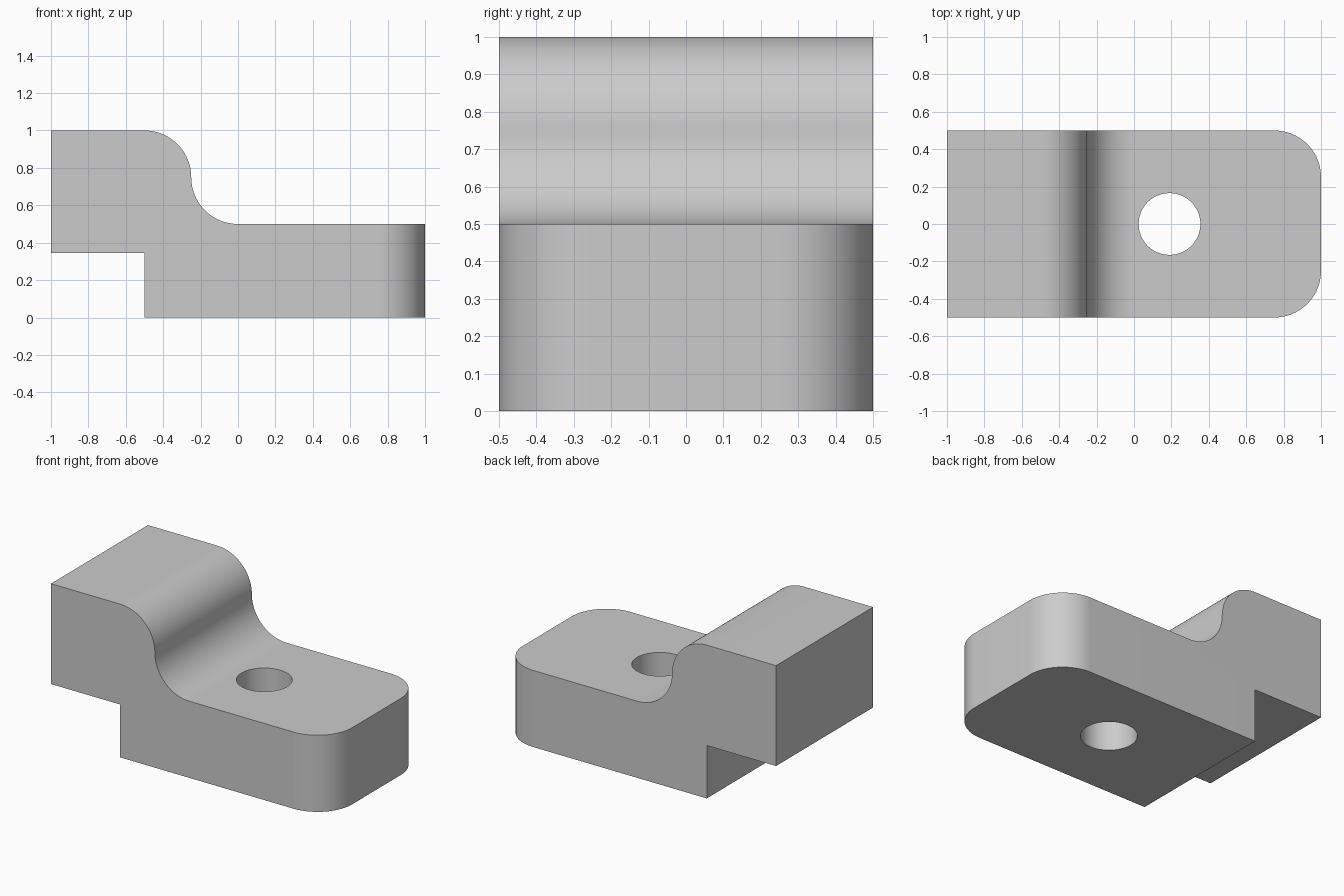
import bpy, bmesh
from math import pi, cos, sin

cube = bpy.data.objects.get("Cube")
if cube:
    bpy.data.objects.remove(cube, do_unlink=True)

HALF_DEPTH = 0.5
RADIUS = 0.25
SEGMENTS = 24

grey = bpy.data.materials.new("plain grey")
grey.use_nodes = True
grey.diffuse_color = (0.6, 0.6, 0.6, 1)
grey.node_tree.nodes["Principled BSDF"].inputs["Base Color"].default_value = (0.6, 0.6, 0.6, 1)


def arc(cx, cz, start, end):
    """Points of a circular arc in the side profile."""
    steps = [start + (end - start) * i / SEGMENTS for i in range(SEGMENTS + 1)]
    return [(cx + RADIUS * cos(a), cz + RADIUS * sin(a)) for a in steps]


# Stepped side profile with an S-shaped shoulder
shoulder = arc(-0.5, 0.75, pi / 2, 0)
fillet = arc(0, 0.75, pi, 1.5 * pi)[1:]
profile = [(-0.5, 0), (-0.5, 0.345), (-1, 0.345), (-1, 1)] + shoulder + fillet + [(1, 0.5), (1, 0)]

# Extrude the profile across the depth
bm = bmesh.new()
side = bm.faces.new([bm.verts.new((x, -HALF_DEPTH, z)) for x, z in profile])
extruded = bmesh.ops.extrude_face_region(bm, geom=[side])
moved = [v for v in extruded["geom"] if isinstance(v, bmesh.types.BMVert)]
bmesh.ops.translate(bm, verts=moved, vec=(0, 2 * HALF_DEPTH, 0))

# Round the upright corners of the toe
corners = [e for e in bm.edges
           if all(v.co.x > 0.99 for v in e.verts)
           and abs(e.verts[0].co.y - e.verts[1].co.y) < 0.01]
bmesh.ops.bevel(bm, geom=corners, offset=RADIUS, segments=SEGMENTS, profile=0.5, affect='EDGES')
bmesh.ops.recalc_face_normals(bm, faces=bm.faces)
mesh = bpy.data.meshes.new("clamp_block")
bm.to_mesh(mesh)
bm.free()
mesh.materials.append(grey)
block = bpy.data.objects.new("clamp_block", mesh)
bpy.context.collection.objects.link(block)

# Bolt hole
bpy.ops.mesh.primitive_cylinder_add(vertices=64, radius=0.165, depth=1, location=(0.19, 0, 0.25))
cutter = bpy.context.object
cutter.name = "bolt_hole_cutter"
cutter.hide_render = True
cutter.data.materials.append(grey)
hole = block.modifiers.new("bolt hole", 'BOOLEAN')
hole.operation = 'DIFFERENCE'
hole.solver = 'EXACT'
hole.object = cutter

bpy.ops.object.select_all(action='DESELECT')
block.select_set(True)
bpy.context.view_layer.objects.active = block
bpy.ops.object.modifier_apply(modifier=hole.name)
bpy.data.objects.remove(cutter, do_unlink=True)
bpy.ops.object.shade_smooth_by_angle(angle=pi / 6)
